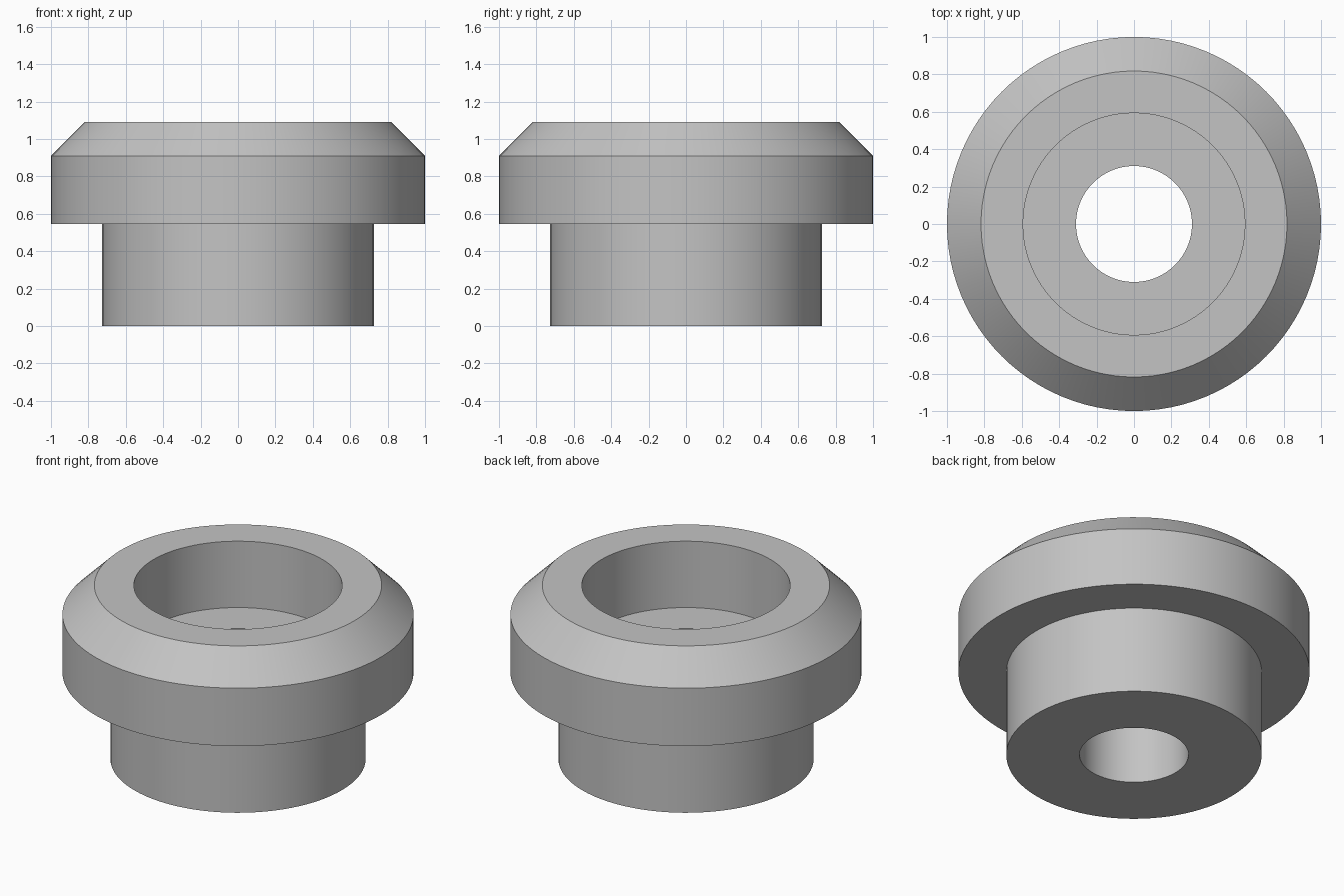
import bpy
import bmesh
import math

SEGMENTS = 96

cube = bpy.data.objects.get("Cube")
if cube:
    bpy.data.objects.remove(cube, do_unlink=True)

# Plain grey material
grey = bpy.data.materials.new("grey")
grey.use_nodes = True
colour = (0.55, 0.55, 0.55, 1)
grey.diffuse_color = colour
grey.node_tree.nodes["Principled BSDF"].inputs["Base Color"].default_value = colour

# Closed half section of the bushing: (radius, height)
section = [
    (0.31, 0.0),      # bore, bottom
    (0.727, 0.0),     # stem
    (0.727, 0.546),
    (1.0, 0.546),     # flange
    (1.0, 0.91),
    (0.818, 1.091),   # chamfer
    (0.593, 1.091),   # counterbore
    (0.593, 0.674),
    (0.31, 0.674),    # bore, top
]


def lathe(name, profile, material):
    """Turn a closed profile around the z axis."""
    bm = bmesh.new()
    rings = []
    for radius, z in profile:
        angles = [math.tau * i / SEGMENTS for i in range(SEGMENTS)]
        rings.append([bm.verts.new((radius * math.cos(a), radius * math.sin(a), z))
                      for a in angles])
    for k, ring in enumerate(rings):
        above = rings[(k + 1) % len(rings)]
        for i in range(SEGMENTS):
            j = (i + 1) % SEGMENTS
            bm.faces.new((ring[i], ring[j], above[j], above[i]))
    bmesh.ops.recalc_face_normals(bm, faces=bm.faces)
    mesh = bpy.data.meshes.new(name)
    bm.to_mesh(mesh)
    bm.free()
    mesh.materials.append(material)
    obj = bpy.data.objects.new(name, mesh)
    bpy.context.collection.objects.link(obj)
    return obj


# Flanged bushing with a counterbored through hole
bushing = lathe("flanged_bushing", section, grey)
bpy.ops.object.select_all(action="DESELECT")
bushing.select_set(True)
bpy.context.view_layer.objects.active = bushing
bpy.ops.object.shade_smooth_by_angle(angle=math.radians(30))
